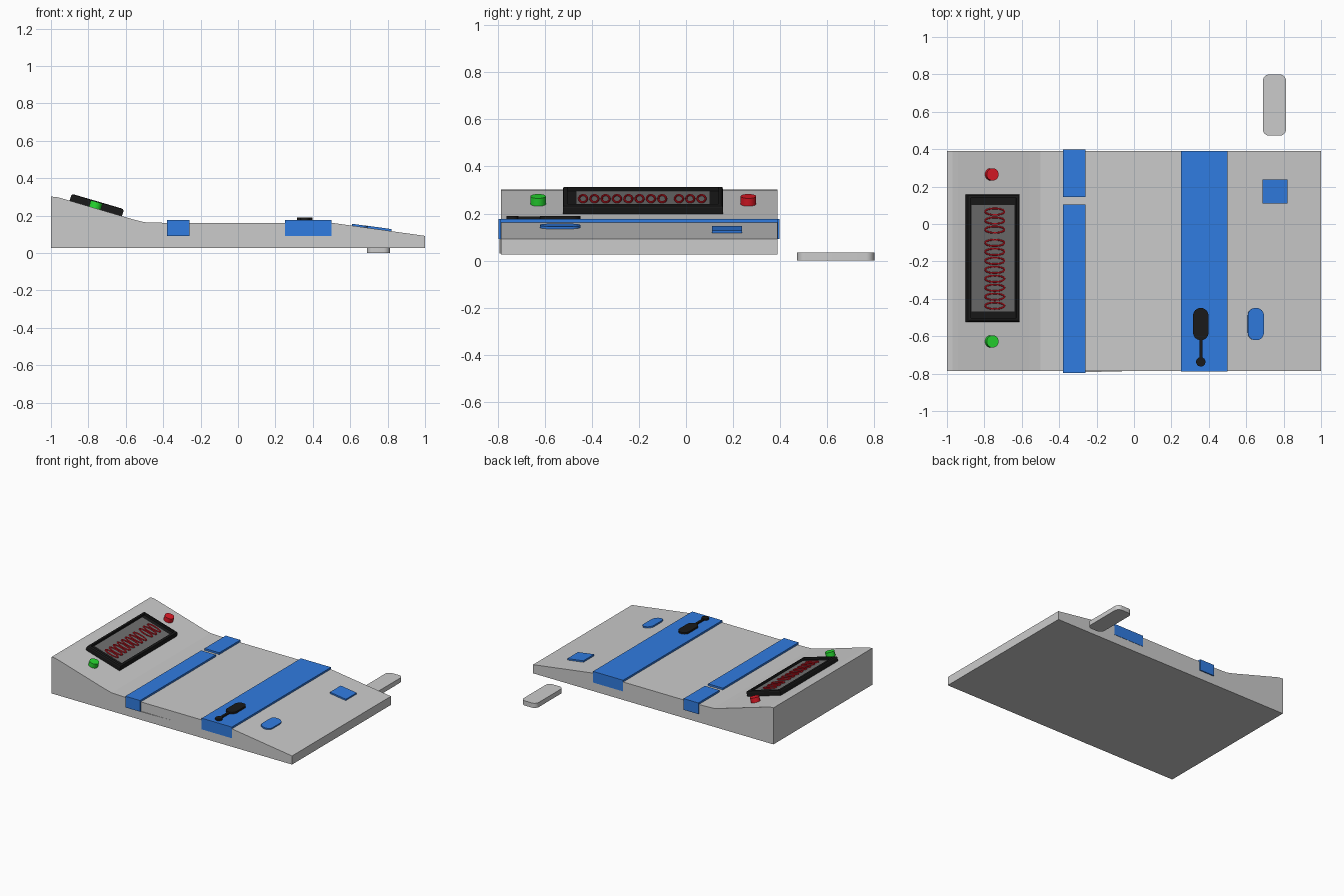
import bpy, bmesh
from math import pi, cos, sin, atan2
from mathutils import Matrix, Vector

if "Cube" in bpy.data.objects:
    bpy.data.objects.remove(bpy.data.objects["Cube"])

def material(name, rgb):
    m = bpy.data.materials.new(name)
    m.diffuse_color = (*rgb, 1)
    m.use_nodes = True
    m.node_tree.nodes["Principled BSDF"].inputs["Base Color"].default_value = m.diffuse_color
    return m

BLUE = material("blue", (0.03, 0.20, 0.75))
BLACK = material("black", (0.01, 0.01, 0.01))
RED = material("red", (0.75, 0.01, 0.02))
GREEN = material("green", (0.02, 0.70, 0.03))
DARK = material("dark_grey", (0.16, 0.16, 0.16))

def finish(name, bm, mat=None, loc=(0, 0, 0), tilt=0, smooth=False):
    bmesh.ops.recalc_face_normals(bm, faces=bm.faces)
    me = bpy.data.meshes.new(name)
    bm.to_mesh(me)
    bm.free()
    ob = bpy.data.objects.new(name, me)
    bpy.context.collection.objects.link(ob)
    ob.location = loc
    ob.rotation_euler.y = tilt
    if mat:
        me.materials.append(mat)
    if smooth:
        bpy.context.view_layer.objects.active = ob
        ob.select_set(True)
        bpy.ops.object.shade_smooth_by_angle(angle=0.6)
        ob.select_set(False)
    return ob

def prism(name, pts, depth, mat=None, **kw):
    """Extrude a 3D outline by the vector depth."""
    bm = bmesh.new()
    face = bm.faces.new([bm.verts.new(p) for p in pts])
    ext = bmesh.ops.extrude_face_region(bm, geom=[face], use_keep_orig=True)
    vs = [g for g in ext["geom"] if isinstance(g, bmesh.types.BMVert)]
    bmesh.ops.translate(bm, verts=vs, vec=depth)
    return finish(name, bm, mat, **kw)

def box(name, x, y, z, mat=None, **kw):
    pts = [(x[0], y[0], z[0]), (x[1], y[0], z[0]), (x[1], y[1], z[0]), (x[0], y[1], z[0])]
    return prism(name, pts, (0, 0, z[1] - z[0]), mat, **kw)

def rounded(w, h, r, n=8):
    """Rounded rectangle outline in the xy plane."""
    pts = []
    for k, (sx, sy) in enumerate([(1, 1), (-1, 1), (-1, -1), (1, -1)]):
        for i in range(n + 1):
            a = (k + i / n) * pi / 2
            pts.append((sx * (w / 2 - r) + r * cos(a), sy * (h / 2 - r) + r * sin(a), 0))
    return pts

def disc(r, n=32):
    return [(r * cos(2 * pi * i / n), r * sin(2 * pi * i / n), 0) for i in range(n)]

# Console body: side profile extruded along y
Y0, Y1 = -0.786, 0.389
profile = [(-1, 0.027), (1, 0.027), (1, 0.092), (0.5, 0.162), (-0.40, 0.162),
           (-0.5, 0.165), (-0.56, 0.18), (-0.94, 0.292), (-0.97, 0.3), (-1, 0.302)]
prism("console_body", [(x, Y0, z) for x, z in profile], (0, Y1 - Y0, 0))

# Blue bands across the body, the narrow one split by a gap
box("wide_band", (0.25, 0.5), (Y0 - 0.002, Y1 + 0.002), (0.092, 0.176), BLUE)
box("narrow_band_front", (-0.38, -0.258), (-0.796, 0.105), (0.092, 0.176), BLUE)
box("narrow_band_back", (-0.38, -0.258), (0.145, 0.397), (0.092, 0.176), BLUE)

# Thin wedge on the front wall
prism("front_shim", [(-0.26, Y0, 0.03), (-0.26, -0.792, 0.03), (-0.01, Y0, 0.03)], (0, 0, 0.062))

# Display frame on the rear slope
TILT = atan2(0.135, 0.46)
CX, CY = -0.76, -0.183
def slope_z(x):
    return 0.3 - 0.293 * (x + 0.965)
bm = bmesh.new()
bmesh.ops.create_cube(bm, size=1, matrix=Matrix.Translation((0, 0, 0.0125)) @ Matrix.Diagonal((0.292, 0.68, 0.05, 1)))
bm.normal_update()
top = max(bm.faces, key=lambda f: f.calc_center_median().z)
rim = list(top.edges)
bmesh.ops.inset_region(bm, faces=[top], thickness=0.027)
hole = bmesh.ops.extrude_face_region(bm, geom=[top])
bmesh.ops.translate(bm, verts=[g for g in hole["geom"] if isinstance(g, bmesh.types.BMVert)], vec=(0, 0, -0.016))
if top.is_valid:
    bmesh.ops.delete(bm, geom=[top], context='FACES_ONLY')
bmesh.ops.bevel(bm, geom=rim, offset=0.012, segments=2, affect='EDGES', profile=0.5)
base = (CX, CY, slope_z(CX))
finish("display_frame", bm, BLACK, base, TILT)
box("display_panel", (-0.119, 0.119), (-0.285, 0.285), (0.02, 0.0235), DARK, loc=base, tilt=TILT)

# Red oval rings on the display
def ring(name, y, rx=0.054, ry=0.017, t=0.0045, n=28, m=8):
    bm = bmesh.new()
    rows = []
    for i in range(n):
        a = 2 * pi * i / n
        c = Vector((rx * cos(a), ry * sin(a), 0.027))
        out = Vector((cos(a) / rx, sin(a) / ry, 0)).normalized()
        rows.append([bm.verts.new(c + out * t * cos(2 * pi * j / m) + Vector((0, 0, t * sin(2 * pi * j / m))))
                     for j in range(m)])
    for i in range(n):
        p, q = rows[i], rows[(i + 1) % n]
        for j in range(m):
            k = (j + 1) % m
            bm.faces.new((p[j], q[j], q[k], p[k]))
    finish(name, bm, RED, (CX + 0.008, y, slope_z(CX + 0.008)), TILT, True)

for i in range(8):
    ring(f"ring_left_{i + 1}", -0.437 + i * 0.048)
for i in range(3):
    ring(f"ring_right_{i + 1}", -0.03 + i * 0.048)

# Round push buttons either side of the display
for name, y, mat in (("green_button", -0.628, GREEN), ("red_button", 0.265, RED)):
    prism(name, disc(0.033), (0, 0, 0.045), mat, loc=(-0.768, y, slope_z(-0.768) - 0.012),
          tilt=TILT, smooth=True)

# Black key lying on the wide band
prism("key_grip", rounded(0.082, 0.172, 0.04), (0, 0, 0.014), BLACK, loc=(0.357, -0.535, 0.175), smooth=True)
box("key_stem", (0.349, 0.365), (-0.73, -0.61), (0.175, 0.187), BLACK)
prism("key_tip", disc(0.025), (0, 0, 0.014), BLACK, loc=(0.357, -0.737, 0.175), smooth=True)

# Blue keys on the front slope
TILT2 = atan2(0.07, 0.5)
def front_z(x):
    return 0.162 - 0.14 * (x - 0.5)
prism("oval_key", rounded(0.086, 0.172, 0.04), (0, 0, 0.014), BLUE,
      loc=(0.65, -0.535, front_z(0.65) - 0.004), tilt=TILT2, smooth=True)
box("square_key", (-0.067, 0.067), (-0.064, 0.064), (-0.004, 0.011), BLUE,
    loc=(0.753, 0.174, front_z(0.753)), tilt=TILT2)

# Loose rounded block behind the console
prism("loose_block", rounded(0.124, 0.328, 0.035), (0, 0, 0.035), loc=(0.751, 0.636, 0), smooth=True)
